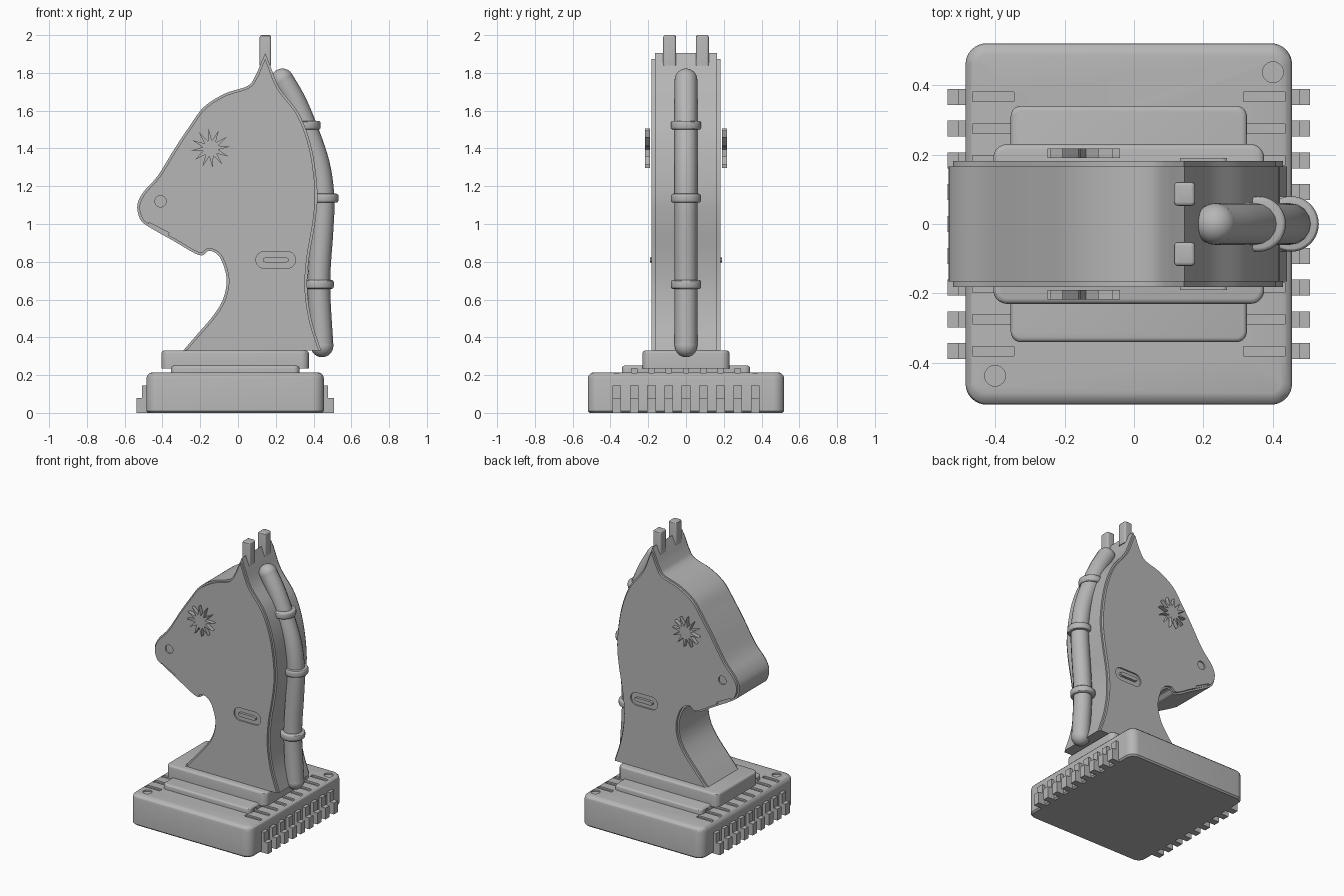
import bpy, bmesh
from math import pi, sin, cos, radians
from mathutils import Vector

cube = bpy.data.objects.get("Cube")
if cube:
    bpy.data.objects.remove(cube, do_unlink=True)

grey = bpy.data.materials.new("plain grey")
grey.use_nodes = True
grey.diffuse_color = (0.47, 0.47, 0.47, 1)
grey.node_tree.nodes["Principled BSDF"].inputs["Base Color"].default_value = (0.47, 0.47, 0.47, 1)


def select(ob):
    bpy.ops.object.select_all(action='DESELECT')
    ob.select_set(True)
    bpy.context.view_layer.objects.active = ob


def finish(name, bm):
    bmesh.ops.recalc_face_normals(bm, faces=bm.faces[:])
    me = bpy.data.meshes.new(name)
    bm.to_mesh(me)
    bm.free()
    me.materials.append(grey)
    ob = bpy.data.objects.new(name, me)
    bpy.context.collection.objects.link(ob)
    return ob


def smooth(ob):
    select(ob)
    bpy.ops.object.shade_smooth_by_angle(angle=radians(30))


def bevel(bm, edges, width, segments):
    bmesh.ops.bevel(bm, geom=edges, offset=width, offset_type='OFFSET', segments=segments,
                    profile=0.5, affect='EDGES')


def box(name, lo, hi, corner=0, top=0, bottom=0, segs=3):
    """Box with rounded upright corners and softened rims."""
    bm = bmesh.new()
    bmesh.ops.create_cube(bm, size=1)
    for v in bm.verts:
        v.co = [(a + b) / 2 + c * (b - a) for a, b, c in zip(lo, hi, v.co)]
    if corner:
        bevel(bm, [e for e in bm.edges if abs(e.verts[0].co.z - e.verts[1].co.z) > 1e-4], corner, 8)
    for z, width, n in ((hi[2], top, segs), (lo[2], bottom, 1)):
        if width:
            bevel(bm, [e for e in bm.edges if all(abs(v.co.z - z) < 1e-5 for v in e.verts)], width, n)
    return finish(name, bm)


def prism(name, pts, y0, y1):
    """Closed x-z outline pushed from y0 to y1."""
    bm = bmesh.new()
    face = bm.faces.new([bm.verts.new((x, y0, z)) for x, z in pts])
    out = bmesh.ops.extrude_face_region(bm, geom=[face])["geom"]
    bmesh.ops.translate(bm, vec=(0, y1 - y0, 0), verts=[g for g in out if isinstance(g, bmesh.types.BMVert)])
    return finish(name, bm)


def cylinder(name, loc, r, h, rim=0):
    bm = bmesh.new()
    bmesh.ops.create_cone(bm, cap_ends=True, segments=40, radius1=r, radius2=r, depth=h)
    bmesh.ops.translate(bm, vec=loc, verts=bm.verts[:])
    if rim:
        bevel(bm, [e for e in bm.edges if abs(e.verts[0].co.z - e.verts[1].co.z) < 1e-5], rim, 3)
    return finish(name, bm)


def cut(targets, cutters):
    for ob in targets:
        for c in cutters:
            mod = ob.modifiers.new("cut", 'BOOLEAN')
            mod.operation, mod.solver, mod.object = 'DIFFERENCE', 'EXACT', c
            select(ob)
            bpy.ops.object.modifier_apply(modifier=mod.name)
    for c in cutters:
        bpy.data.objects.remove(c, do_unlink=True)


def spline(points, n=5):
    """Smooth path through the given points."""
    p = [Vector(q) for q in points]
    p = [2 * p[0] - p[1]] + p + [2 * p[-1] - p[-2]]
    path = []
    for a, b, c, d in zip(p, p[1:], p[2:], p[3:]):
        for i in range(n):
            t = i / n
            path.append(0.5 * (2 * b + (c - a) * t + (2 * a - 5 * b + 4 * c - d) * t * t
                               + (3 * b - a - 3 * c + d) * t ** 3))
    return path + [p[-2]]


def gap(p, a, b):
    t = max(0, min(1, (p - a).dot(b - a) / (b - a).length_squared))
    return (p - a.lerp(b, t)).length


def inset(chain, d):
    """Mitred inward offset of the open outline, keeping its foot level."""
    if not d:
        return chain
    normals = [Vector((b.y - a.y, a.x - b.x)).normalized() for a, b in zip(chain, chain[1:])]
    result = []
    for i, p in enumerate(chain):
        n1, n2 = normals[max(i - 1, 0)], normals[min(i, len(normals) - 1)]
        m = (n1 + n2).normalized()
        q = p + m * (d / max(m.dot(n1), 0.3))
        if min(gap(q, a, b) for a, b in zip(chain, chain[1:])) > d * 0.93:
            result.append(q)
    for i in (0, -1):
        result[i].y = FOOT
    return result


# Base block with rounded corners
base = box("base", (-0.485, -0.52, 0), (0.455, 0.52, 0.215), 0.06, 0.033, 0.01)
lower_plinth = box("lower_plinth", (-0.355, -0.34, 0.2), (0.325, 0.34, 0.25), 0.03, 0.013)
upper_plinth = box("upper_plinth", (-0.405, -0.23, 0.235), (0.375, 0.23, 0.33), 0.04, 0.015)

# Slots in the base top and stepped teeth along both ends
slots = []
for i in range(-4, 5):
    y = i * 0.0915
    for x0, x1 in ((-0.465, -0.345), (0.315, 0.435)):
        slots.append(box("slot_cutter", (x0, y - 0.014, 0.203), (x1, y + 0.014, 0.235)))
    for side, end in (("left", 0.455), ("right", -0.485)):
        s = 1 if end > 0 else -1
        for part, reach, z in (("lower", 0.052, 0.08), ("upper", 0.022, 0.145)):
            xs = sorted((end - s * 0.02, end + s * reach))
            box(f"{side}_{part}_tooth", (xs[0], y - 0.023, 0), (xs[1], y + 0.023, z))
cut([lower_plinth], [])
slots += [cylinder("peg_hole_cutter", (s * 0.4, s * 0.437, 0.22), 0.03, 0.03) for s in (-1, 1)]
cut([base, lower_plinth], slots)
for ob in (base, lower_plinth, upper_plinth):
    smooth(ob)

# Head and neck silhouette
FOOT = 0.33
front = spline([(-0.29, FOOT), (-0.23, 0.40), (-0.135, 0.51), (-0.08, 0.60), (-0.06, 0.70), (-0.08, 0.79),
                (-0.11, 0.84), (-0.155, 0.858), (-0.205, 0.835), (-0.34, 0.91), (-0.48, 0.99), (-0.52, 1.03),
                (-0.533, 1.10), (-0.50, 1.17), (-0.425, 1.255), (-0.335, 1.40), (-0.255, 1.52), (-0.18, 1.62),
                (-0.07, 1.69), (0.05, 1.73), (0.09, 1.78), (0.125, 1.86), (0.145, 1.905)])
back = spline([(0.145, 1.905), (0.17, 1.84), (0.22, 1.72), (0.325, 1.58), (0.39, 1.40), (0.42, 1.18),
               (0.41, 1.02), (0.375, 0.81), (0.367, 0.65), (0.39, 0.49), (0.44, FOOT)])
outline = front + back[1:]
layers = [prism(name, inset(outline, d), -y, y) for name, d, y in
          (("head_core", 0, 0.165), ("head_step", 0.012, 0.182), ("head_cheeks", 0.026, 0.2))]


def ring(x, z, r, n=24):
    return [(x + r * cos(2 * pi * i / n), z + r * sin(2 * pi * i / n)) for i in range(n)]


def stadium(x0, x1, z, r, n=12):
    right = [(x1 - r + r * sin(pi * i / n), z - r * cos(pi * i / n)) for i in range(n + 1)]
    return right + [(x0 + x1 - x, 2 * z - h) for x, h in right]


# Nostril, mouth and side slot recesses, raised eye on both faces
mouth = [(-0.47, 1.008), (-0.365, 0.953), (-0.37, 0.94), (-0.475, 0.993)]
cutters = []
for s in (-1, 1):
    for shape in (ring(-0.41, 1.12, 0.03), stadium(0.095, 0.305, 0.81, 0.045), mouth):
        cutters.append(prism("recess_cutter", shape, s * 0.172, s * 0.25))
cut(layers[1:], cutters)
star = []
for i in range(24):
    r, a = (0.042 if i % 2 else 0.105), pi * i / 12 + 0.1
    star.append((-0.145 + r * cos(a), 1.40 + r * sin(a)))
for s, side in ((-1, "front"), (1, "back")):
    prism(f"{side}_star_eye", star, s * 0.19, s * 0.217)
    prism(f"{side}_slot_bar", stadium(0.13, 0.27, 0.81, 0.013, 3), s * 0.16, s * 0.19)
for ob in layers:
    smooth(ob)

# Ear prongs
for side, y in (("front", -0.0865), ("back", 0.0865)):
    ear = box(f"{side}_ear", (0.115, y - 0.034, 1.84), (0.176, y + 0.034, 2), 0.012, 0.01)
    smooth(ear)

# Mane tube with domed ends and clamps
path = spline([(0.235, 0, 1.763), (0.30, 0, 1.65), (0.36, 0, 1.51), (0.425, 0, 1.32), (0.45, 0, 1.14),
               (0.445, 0, 0.97), (0.43, 0, 0.755), (0.43, 0, 0.6), (0.445, 0, 0.355)])
curve = bpy.data.curves.new("mane_tube", 'CURVE')
curve.dimensions = '3D'
curve.bevel_depth, curve.bevel_resolution, curve.use_fill_caps = 0.06, 6, True
line = curve.splines.new('POLY')
line.points.add(len(path) - 1)
for point, p in zip(line.points, path):
    point.co = (*p, 1)
curve.materials.append(grey)
tube = bpy.data.objects.new("mane_tube", curve)
bpy.context.collection.objects.link(tube)
select(tube)
bpy.ops.object.convert(target='MESH')
smooth(bpy.context.object)
for name, p in (("tube_top_dome", path[0]), ("tube_bottom_dome", path[-1])):
    bm = bmesh.new()
    bmesh.ops.create_uvsphere(bm, u_segments=28, v_segments=16, radius=0.06)
    bmesh.ops.translate(bm, vec=p, verts=bm.verts[:])
    smooth(finish(name, bm))
for name, x, z in (("top_clamp", 0.357, 1.523), ("middle_clamp", 0.452, 1.137), ("bottom_clamp", 0.427, 0.68)):
    smooth(cylinder(name, (x, 0, z), 0.08, 0.047, 0.012))
